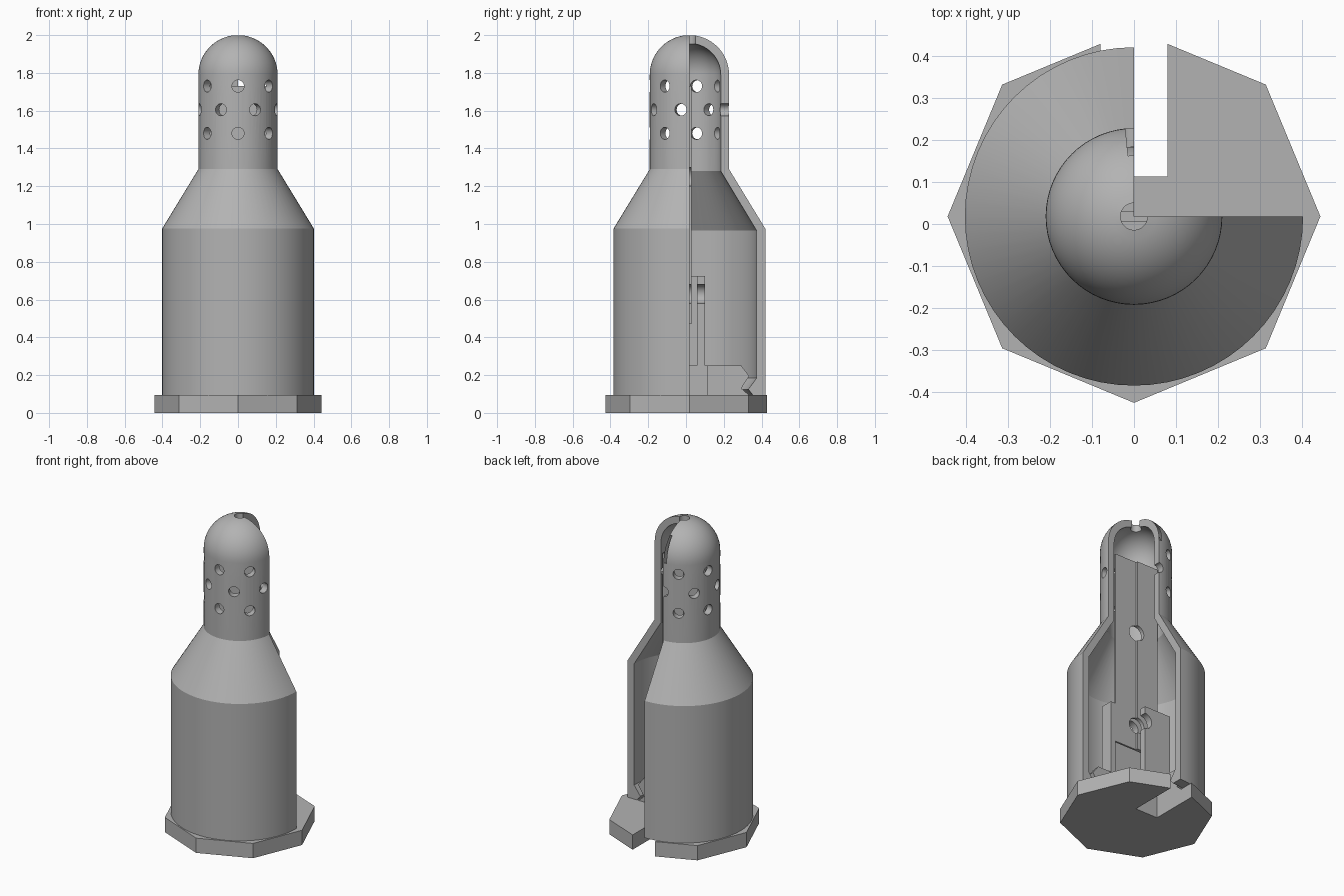
import bpy, bmesh, math
from mathutils import Matrix, Vector

if "Cube" in bpy.data.objects:
    bpy.data.objects.remove(bpy.data.objects["Cube"])

CY = 0.018           # y of the bottle axis
BASE_TOP = 0.095
HOLES_PER_ROW = 7

grey = bpy.data.materials.new("plain_grey")
grey.use_nodes = True
grey.diffuse_color = (0.45, 0.45, 0.45, 1)
grey.node_tree.nodes["Principled BSDF"].inputs["Base Color"].default_value = (0.45, 0.45, 0.45, 1)


def finish(name, bm):
    bmesh.ops.recalc_face_normals(bm, faces=bm.faces)
    mesh = bpy.data.meshes.new(name)
    bm.to_mesh(mesh)
    bm.free()
    mesh.materials.append(grey)
    obj = bpy.data.objects.new(name, mesh)
    bpy.context.collection.objects.link(obj)
    return obj


def box(name, low, high):
    low, high = Vector(low), Vector(high)
    bm = bmesh.new()
    place = Matrix.Translation((low + high) / 2) @ Matrix.Diagonal((high - low).to_4d())
    bmesh.ops.create_cube(bm, size=1, matrix=place)
    return finish(name, bm)


def rod(name, radius, depth, matrix, sides=24):
    bm = bmesh.new()
    bmesh.ops.create_cone(bm, cap_ends=True, segments=sides, radius1=radius,
                          radius2=radius, depth=depth, matrix=matrix)
    return finish(name, bm)


def lathe(name, loop, sides=64, capped=False):
    """Turn a profile of (radius, z) points round the axis."""
    bm = bmesh.new()
    rings = []
    for r, z in loop:
        angles = [math.tau * i / sides for i in range(sides)]
        rings.append([bm.verts.new((r * math.cos(a), CY + r * math.sin(a), z)) for a in angles])
    pairs = list(zip(rings, rings[1:]))
    if capped:
        bm.faces.new(rings[0])
        bm.faces.new(rings[-1])
    else:
        pairs.append((rings[-1], rings[0]))
    for a, b in pairs:
        for i in range(sides):
            j = (i + 1) % sides
            bm.faces.new((a[i], a[j], b[j], b[i]))
    return finish(name, bm)


def carve(obj, cutters):
    for cutter in cutters:
        mod = obj.modifiers.new("cut", 'BOOLEAN')
        mod.operation = 'DIFFERENCE'
        mod.solver = 'EXACT'
        mod.object = cutter
    graph = bpy.context.evaluated_depsgraph_get()
    mesh = bpy.data.meshes.new_from_object(obj.evaluated_get(graph))
    obj.modifiers.clear()
    obj.data = mesh


def arc(radius, start, end, steps=14):
    return [(radius * math.cos(start + (end - start) * i / steps),
             1.79 + radius * math.sin(start + (end - start) * i / steps))
            for i in range(steps + 1)]


# Bottle shell: outer wall, dome with a vent, inner wall and snap ridge
OUT, IN, VENT = 0.21, 0.166, 0.032
profile = [(0.402, BASE_TOP), (0.402, 0.975), (OUT, 1.29)]
profile += arc(OUT, 0, math.acos(VENT / OUT))
profile += arc(IN, math.acos(VENT / IN), 0)
profile += [(IN, 1.28), (0.356, 0.965), (0.356, 0.185), (0.312, 0.125), (0.335, BASE_TOP)]
shell = lathe("bottle_shell", profile)

# Plug with a snap groove, standing on the base
plug = lathe("base_plug", [(0.325, BASE_TOP), (0.286, 0.13), (0.327, 0.195), (0.286, 0.25)],
             capped=True)

# Octagonal base
base = rod("octagonal_base", 0.443, BASE_TOP, Matrix.Translation((0, CY, BASE_TOP / 2)), 8)

# Socket and the flat board standing in it
socket = box("board_socket", (-0.19, CY - 0.082, 0.25), (0.19, CY + 0.082, 0.725))
board = box("board", (-0.155, CY - 0.012, 0.47), (0.155, CY + 0.012, 1.73))

# Cutters
quarter = box("quarter_cutter", (0, CY, 0.05), (1, 1, 3))
slot = box("slot_cutter", (-0.08, 0.113, -0.1), (0.08, 1, 0.4))
pocket = box("pocket_cutter", (-0.157, CY - 0.04, 0.2), (0.157, CY + 0.04, 1))
along_y = Matrix.Rotation(math.pi / 2, 4, 'X')
bolts = [rod("bolt_cutter", 0.05, 0.5, Matrix.Translation((0, CY, z)) @ along_y)
         for z in (0.63, 1.25)]
vents = []
for z, shift in ((1.73, 0), (1.605, 0.5), (1.48, 0)):
    for i in range(HOLES_PER_ROW):
        turn = Matrix.Rotation(math.tau * (i + shift) / HOLES_PER_ROW, 4, 'Z')
        place = Matrix.Translation((0, CY, z)) @ turn @ Matrix.Translation((0, -0.2, 0)) @ along_y
        vents.append(rod("vent_cutter", 0.032, 0.2, place))

carve(shell, vents + [quarter])
carve(plug, [quarter, slot])
carve(base, [slot])
carve(socket, [pocket, bolts[0], quarter])
carve(board, bolts + [quarter])

for cutter in [quarter, slot, pocket] + bolts + vents:
    bpy.data.objects.remove(cutter)

# Smooth round walls, keep the edges crisp
for obj in bpy.context.view_layer.objects:
    obj.select_set(False)
for obj in (shell, plug, socket, board):
    obj.select_set(True)
bpy.context.view_layer.objects.active = shell
bpy.ops.object.shade_smooth_by_angle(angle=math.radians(25))
